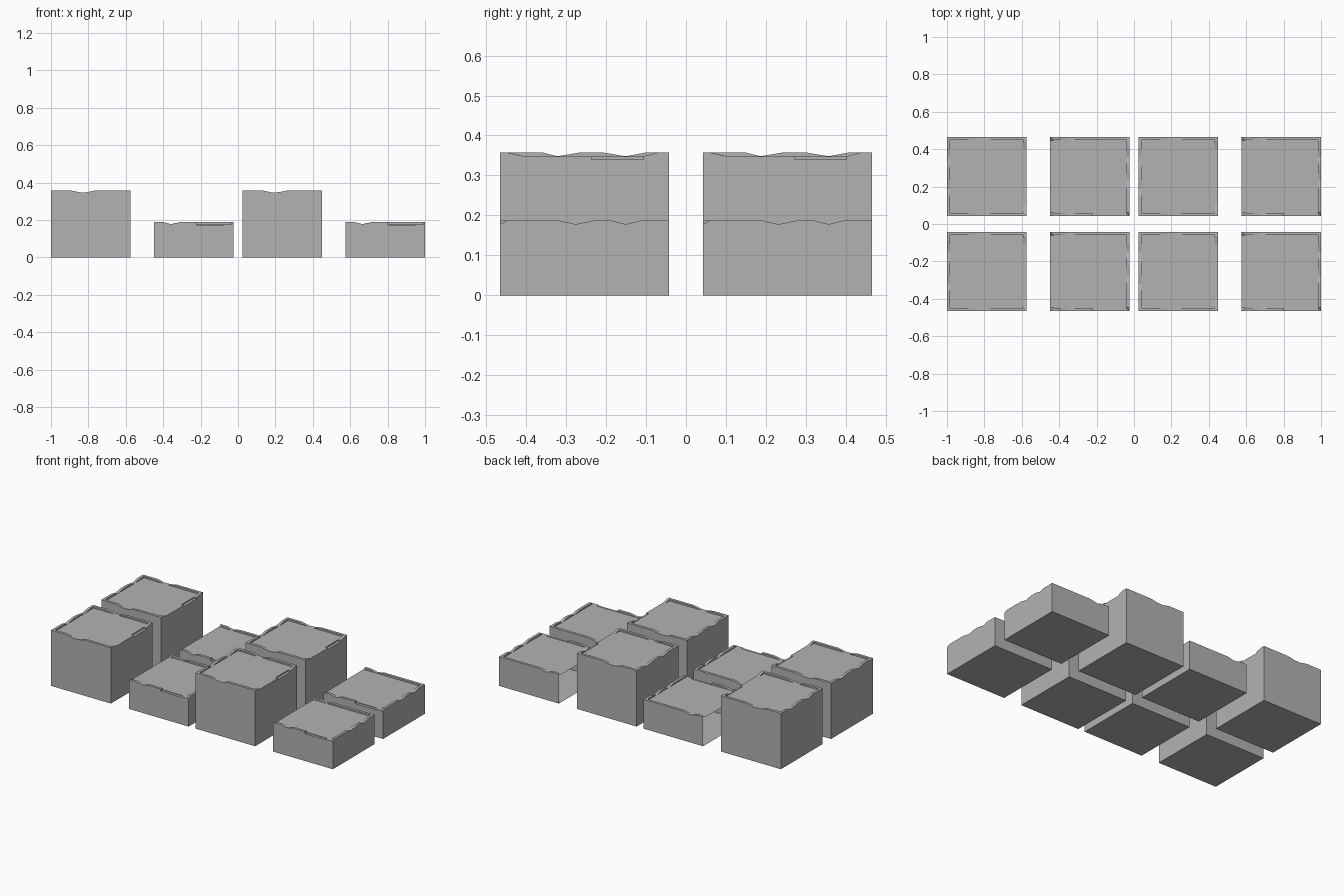
import bpy, bmesh
from mathutils import Vector

if "Cube" in bpy.data.objects:
    bpy.data.objects.remove(bpy.data.objects["Cube"])

L = 0.424      # side of a block
RIM = 0.017    # rim width
LIP = 0.010    # rim height above the floor
CHIP = -0.008  # chipped edge, below the floor

stone = bpy.data.materials.new("grey_stone")
stone.diffuse_color = (0.45, 0.45, 0.45, 1)
stone.use_nodes = True
stone.node_tree.nodes["Principled BSDF"].inputs["Base Color"].default_value = stone.diffuse_color

# Rim profiles (distance along side, height above floor), counter-clockwise
TALL = [
    [(0, LIP), (.105, LIP), (.155, 0), (.19, 0), (.24, LIP), (L, LIP)],              # front
    [(0, LIP), (.015, LIP), (.06, 0), (.23, 0), (.23, CHIP), (.36, CHIP),
     (.36, 0), (.40, LIP), (L, LIP)],                                                # right
    [(0, LIP), (.18, LIP), (.235, 0), (.27, 0), (.32, LIP), (L, LIP)],               # back
    [(0, LIP), (.055, LIP), (.109, 0), (.17, LIP), (.22, LIP), (.28, 0),
     (.32, LIP), (L, LIP)],                                                          # left
]
SHORT = [
    [(0, LIP), (.05, LIP), (.09, 0), (.14, LIP), (.225, LIP), (.225, CHIP / 2),
     (.37, CHIP / 2), (.37, 0), (L, 0)],
    [(0, 0), (.02, LIP), (.145, LIP), (.19, 0), (.24, LIP), (.275, LIP),
     (.315, 0), (.355, LIP), (L, LIP)],
    [(0, LIP), (.285, LIP), (.334, 0), (.374, LIP), (L, LIP)],
    [(0, LIP), (.02, 0), (L - .02, 0), (L, LIP)],
]


def block(name, x, y, floor, sides, open_side=None):
    bm = bmesh.new()

    def face(points):
        # skip repeated points so collapsed quads become triangles
        pts = []
        for p in points:
            if all((p - q).length > 1e-5 for q in pts):
                pts.append(p)
        if len(pts) > 2:
            bm.faces.new([bm.verts.new(p) for p in pts])

    corners = [Vector(c) for c in ((0, 0, 0), (L, 0, 0), (L, L, 0), (0, L, 0))]
    ring = []
    for k, profile in enumerate(sides):
        start = corners[k]
        along = (corners[(k + 1) % 4] - start).normalized()
        inward = Vector((-along.y, along.x, 0))
        outer, inner, base = [], [], []
        for t, h in profile:
            ti = min(max(t, RIM), L - RIM)
            foot = start + along * ti + inward * RIM
            outer.append(start + along * t + Vector((0, 0, floor + h)))
            inner.append(foot + Vector((0, 0, floor + h)))
            base.append(foot + Vector((0, 0, floor)))
        # outer wall
        if k != open_side:
            face([start, corners[(k + 1) % 4]] + outer[::-1])
        # rim top and inner lip
        for i in range(len(profile) - 1):
            face([outer[i], outer[i + 1], inner[i + 1], inner[i]])
            face([inner[i], inner[i + 1], base[i + 1], base[i]])
        ring += base
    face(ring)           # top floor
    face(corners[::-1])  # underside
    bmesh.ops.remove_doubles(bm, verts=bm.verts, dist=1e-5)

    mesh = bpy.data.meshes.new(name)
    bm.to_mesh(mesh)
    bm.free()
    mesh.materials.append(stone)
    obj = bpy.data.objects.new(name, mesh)
    obj.location = (x, y, 0)
    bpy.context.collection.objects.link(obj)


# Two rows of paired tall and short blocks
for row, y in (("front", -0.466), ("back", 0.042)):
    for side, x in (("left", -1.0), ("right", 0.024)):
        block(f"tall_block_{row}_{side}", x, y, 0.348, TALL)
        block(f"short_block_{row}_{side}", x + 0.552, y, 0.178, SHORT, open_side=3)
